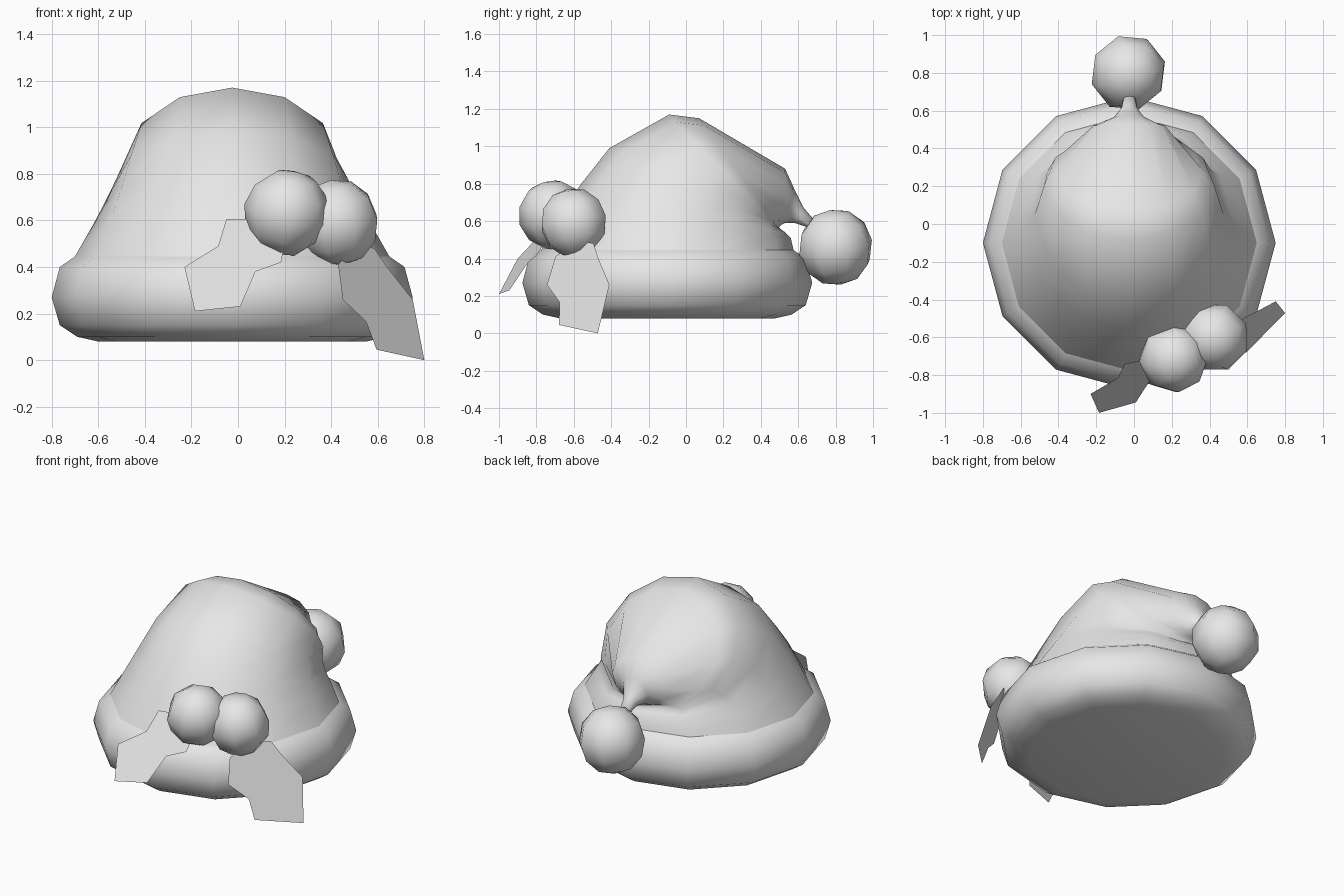
import bpy
import bmesh
from math import sin, cos, pi, radians
from mathutils import Vector

cube = bpy.data.objects.get("Cube")
if cube:
    bpy.data.objects.remove(cube)

grey = bpy.data.materials.new("plain_grey")
grey.use_nodes = True
colour = (0.8, 0.8, 0.8, 1)
grey.diffuse_color = colour
grey.node_tree.nodes["Principled BSDF"].inputs["Base Color"].default_value = colour

SIDES = 12
MID_X, MID_Y = -0.025, -0.1


def finish(bm, name, smooth_angle=None):
    mesh = bpy.data.meshes.new(name)
    bm.to_mesh(mesh)
    bm.free()
    mesh.materials.append(grey)
    obj = bpy.data.objects.new(name, mesh)
    bpy.context.collection.objects.link(obj)
    if smooth_angle:
        bpy.ops.object.select_all(action='DESELECT')
        obj.select_set(True)
        bpy.context.view_layer.objects.active = obj
        bpy.ops.object.shade_smooth_by_angle(angle=radians(smooth_angle))
    return obj


def loft(name, rings, cap_start, cap_end, angle):
    """Skin tilted rings, each given by front (y, z), back (y, z) and half width."""
    bm = bmesh.new()
    loops = []
    for fy, fz, by, bz, width in rings:
        centre = Vector((MID_X, (fy + by) / 2, (fz + bz) / 2))
        half = Vector((0, (by - fy) / 2, (bz - fz) / 2))
        side = Vector((width, 0, 0))
        loops.append([bm.verts.new(centre + side * cos(t) + half * sin(t))
                      for t in (2 * pi * i / SIDES for i in range(SIDES))])
    for low, high in zip(loops, loops[1:]):
        for i in range(SIDES):
            j = (i + 1) % SIDES
            bm.faces.new((low[i], low[j], high[j], high[i]))
    if cap_start:
        bm.faces.new(loops[0][::-1])
    if cap_end:
        bm.faces.new(loops[-1])
    return finish(bm, name, angle)


# Rolled brim with a closed underside
brim = [(0.575, 0.08), (0.665, 0.10), (0.74, 0.15),
        (0.775, 0.27), (0.74, 0.40), (0.675, 0.445)]
loft("brim", [(MID_Y - r, z, MID_Y + r, z, r) for r, z in brim], True, False, 70)

# Soft crown: rings tilt backward until they pinch into the drooping tip
crown = [
    (-0.775, 0.445, 0.575, 0.445, 0.675),
    (-0.66, 0.66, 0.56, 0.51, 0.595),
    (-0.56, 0.80, 0.53, 0.54, 0.55),
    (-0.41, 0.99, 0.51, 0.555, 0.50),
    (-0.09, 1.17, 0.50, 0.56, 0.45),
    (0.07, 1.15, 0.495, 0.565, 0.39),
    (0.53, 0.88, 0.51, 0.58, 0.19),
    (0.58, 0.77, 0.53, 0.59, 0.09),
    (0.63, 0.67, 0.58, 0.59, 0.045),
    (0.69, 0.60, 0.67, 0.56, 0.03),
]
loft("crown", crown, False, True, 80)


# Pompom and berries
def ball(name, centre, radius, tilt):
    bpy.ops.mesh.primitive_uv_sphere_add(segments=8, ring_count=6, radius=radius,
                                         location=centre, rotation=tilt)
    obj = bpy.context.object
    obj.name = name
    obj.data.materials.append(grey)
    bpy.ops.object.shade_smooth()


ball("pompom", (-0.03, 0.80, 0.46), 0.205, (0.2, 0.15, 0.3))
ball("inner_berry", (0.21, -0.71, 0.633), 0.187, (0.3, 0.2, 0.1))
ball("outer_berry", (0.425, -0.60, 0.59), 0.187, (0.1, -0.2, 0.4))


# Flat jagged leaves, each lying in a sloping plane y = a + b*x + c*z
def leaf(name, outline, a, b, c):
    bm = bmesh.new()
    bm.faces.new([bm.verts.new((x, a + b * x + c * z, z)) for x, z in outline])
    finish(bm, name)


leaf("right_leaf", [(-0.05, 0.605), (-0.085, 0.49), (-0.23, 0.40), (-0.185, 0.21),
                    (0.01, 0.23), (0.075, 0.38), (0.185, 0.42), (0.2, 0.5),
                    (0.08, 0.605)], -1.08, 0.223, 0.579)
leaf("left_leaf", [(0.43, 0.41), (0.45, 0.26), (0.55, 0.165), (0.595, 0.045),
                   (0.80, 0.0), (0.75, 0.26), (0.64, 0.40), (0.585, 0.48),
                   (0.5, 0.5)], -1.362, 1.113, 0.453)
